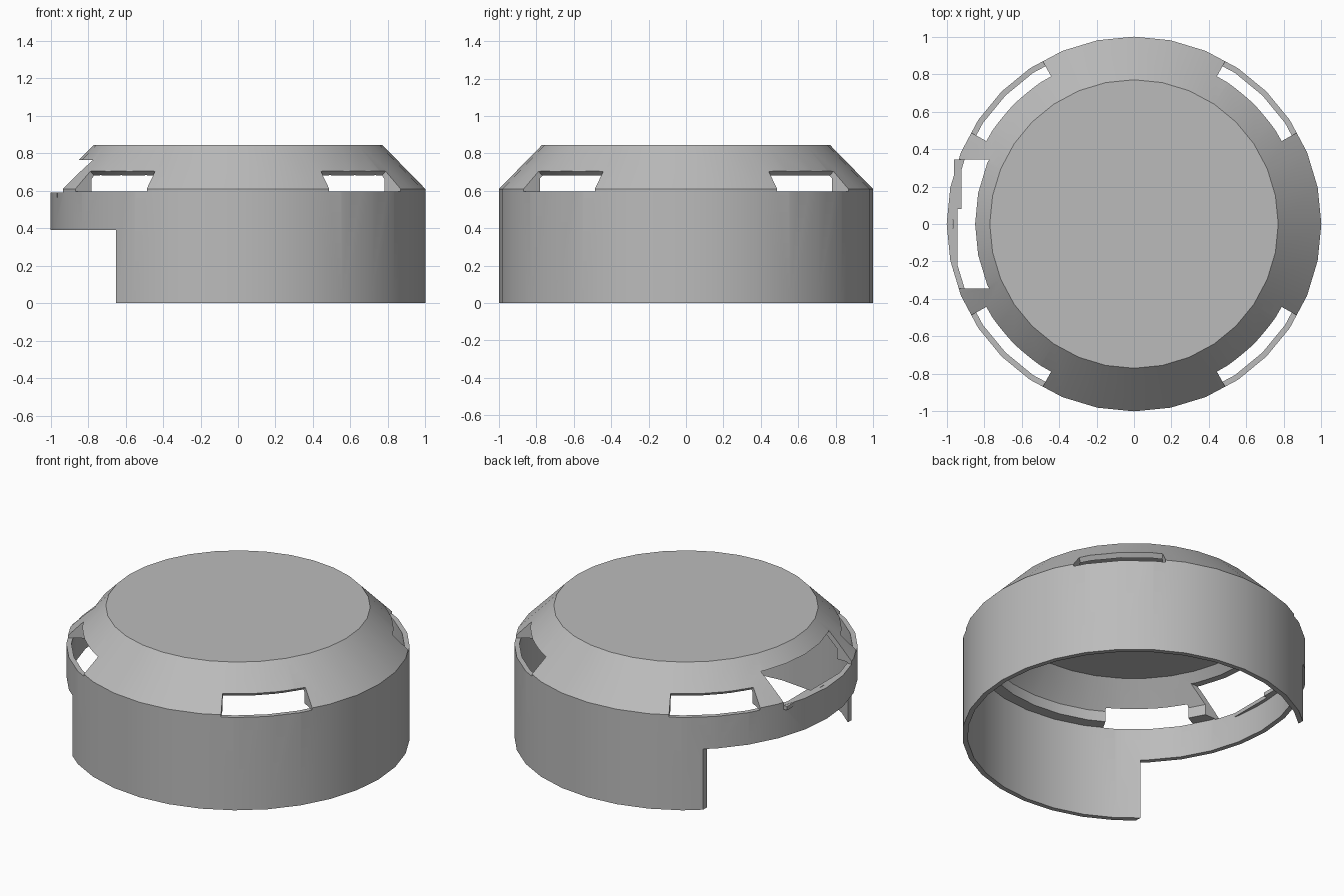
import bpy, bmesh
from math import cos, sin, radians, tau

cube = bpy.data.objects.get("Cube")
if cube:
    bpy.data.objects.remove(cube)

SIDES = 32
grey = bpy.data.materials.new("plain grey")
grey.use_nodes = True
grey.diffuse_color = (0.5, 0.5, 0.5, 1)
grey.node_tree.nodes["Principled BSDF"].inputs["Base Color"].default_value = (0.5, 0.5, 0.5, 1)


def finish(name, bm):
    bmesh.ops.recalc_face_normals(bm, faces=bm.faces)
    mesh = bpy.data.meshes.new(name)
    bm.to_mesh(mesh)
    bm.free()
    mesh.materials.append(grey)
    obj = bpy.data.objects.new(name, mesh)
    bpy.context.collection.objects.link(obj)
    return obj


def box(name, low, high):
    bm = bmesh.new()
    bmesh.ops.create_cube(bm, size=1)
    for v in bm.verts:
        v.co = [a + (b - a) * (c + 0.5) for a, b, c in zip(low, high, v.co)]
    return finish(name, bm)


def sweep(name, profile, angles, full):
    """Turn a (radius, height) profile about z; cap both open ends."""
    bm = bmesh.new()
    rings = [[bm.verts.new((r * cos(a), r * sin(a), z)) for r, z in profile] for a in angles]
    n = len(profile)
    pairs = list(zip(rings, rings[1:] + rings[:1])) if full else list(zip(rings, rings[1:]))
    for a, b in pairs:
        for i in range(n - 1 if full else n):
            j = (i + 1) % n
            bm.faces.new((a[i], a[j], b[j], b[i]))
    if full:
        bm.faces.new([r[0] for r in rings])
        bm.faces.new([r[-1] for r in rings])
    else:
        bm.faces.new(rings[0])
        bm.faces.new(rings[-1])
    return finish(name, bm)


# Hollow cap: straight wall, sloped shoulder, flat top, inner ledge
profile = [(0.77, 0.845), (1, 0.61), (1, 0), (0.97, 0), (0.97, 0.597),
           (0.90, 0.597), (0.90, 0.665), (0.757, 0.815)]
cap = sweep("cap_shell", profile, [tau * i / SIDES for i in range(SIDES)], True)

# Four diagonal shoulder windows, cut square to the slope
cutters = []
for centre in (45, 135, 225, 315):
    angles = [radians(centre - 15.7 + 31.4 * i / 8) for i in range(9)]
    cutters.append(sweep("window_cutter", [(0.796, 0.596), (1.1, 0.596), (1.1, 0.9)], angles, False))

# Large side opening and the notch in the wall below it
cutters.append(box("opening_cutter", (-1.1, -0.345, 0.59), (-0.6, 0.345, 0.765)))
cutters.append(box("notch_cutter", (-1.1, -1.1, -0.1), (-0.65, 1.1, 0.39)))

bpy.context.view_layer.objects.active = cap
for cutter in cutters:
    mod = cap.modifiers.new("cut", "BOOLEAN")
    mod.operation = "DIFFERENCE"
    mod.solver = "EXACT"
    mod.object = cutter
    bpy.ops.object.modifier_apply(modifier=mod.name)
    bpy.data.objects.remove(cutter)

# Stepped sill along the inside of the large opening
box("sill_wide", (-0.96, 0.08, 0.565), (-0.92, 0.345, 0.589)).data.update()
box("sill_narrow", (-0.965, -0.25, 0.565), (-0.943, 0.08, 0.589)).data.update()

bpy.ops.object.select_all(action="DESELECT")
cap.select_set(True)
bpy.ops.object.shade_smooth_by_angle(angle=radians(25))
